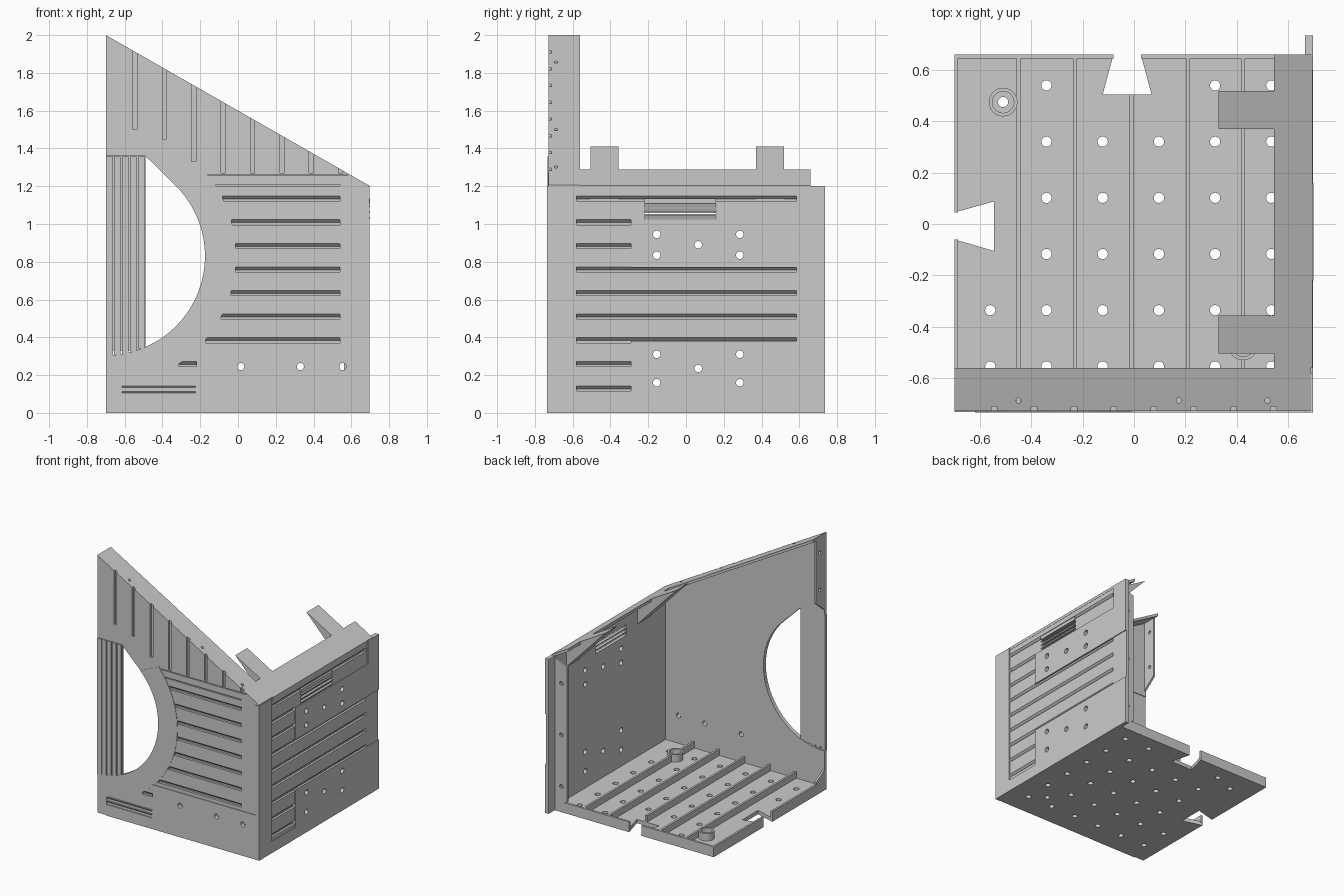
import bpy, bmesh, math

if "Cube" in bpy.data.objects:
    bpy.data.objects.remove(bpy.data.objects["Cube"], do_unlink=True)

grey = bpy.data.materials.new("mid grey")
grey.use_nodes = True
colour = (0.6, 0.6, 0.6, 1)
grey.diffuse_color = colour
grey.node_tree.nodes["Principled BSDF"].inputs["Base Color"].default_value = colour

ORDER = {"x": lambda a, b, t: (t, a, b), "y": lambda a, b, t: (a, t, b), "z": lambda a, b, t: (a, b, t)}


def build(name, solids):
    """Each solid is (outline, axis, low, high): an outline extruded along an axis."""
    bm = bmesh.new()
    for pts, axis, lo, hi in solids:
        place = ORDER[axis]
        low = [bm.verts.new(place(a, b, lo)) for a, b in pts]
        high = [bm.verts.new(place(a, b, hi)) for a, b in pts]
        bm.faces.new(low)
        bm.faces.new(high)
        for i in range(len(pts)):
            j = (i + 1) % len(pts)
            bm.faces.new((low[i], low[j], high[j], high[i]))
    bmesh.ops.recalc_face_normals(bm, faces=bm.faces)
    mesh = bpy.data.meshes.new(name)
    bm.to_mesh(mesh)
    bm.free()
    mesh.materials.append(grey)
    obj = bpy.data.objects.new(name, mesh)
    bpy.context.collection.objects.link(obj)
    return obj


def cut(objs, solids):
    cutter = build("cutter", solids)
    cutter.hide_render = True
    for obj in objs:
        mod = obj.modifiers.new("cut", "BOOLEAN")
        mod.operation, mod.solver, mod.object = "DIFFERENCE", "EXACT", cutter
        deps = bpy.context.evaluated_depsgraph_get()
        mesh = bpy.data.meshes.new_from_object(obj.evaluated_get(deps))
        obj.modifiers.clear()
        obj.data = mesh
    bpy.data.objects.remove(cutter, do_unlink=True)


def rect(a0, a1, b0, b1):
    return [(a0, b0), (a1, b0), (a1, b1), (a0, b1)]


def arc(a, b, r, start, end, n):
    return [(a + r * math.cos(math.radians(start + (end - start) * i / n)),
             b + r * math.sin(math.radians(start + (end - start) * i / n))) for i in range(n + 1)]


def disc(a, b, r, n=20):
    return arc(a, b, r, 0, 360, n)[:-1]


def slope(x):
    return 2 - (x + 0.7) * 0.8 / 1.4


def siding(outer, inner, z):
    """Groove section with a slanted upper face."""
    past = outer + (outer - inner)
    return [(past, z + 0.013), (outer, z + 0.013), (inner, z - 0.003), (inner, z - 0.014), (past, z - 0.014)]


# Front wall with sloped top and large rounded opening
CX, CZ = -0.7, 0.83
FRONT = -0.728
DEEP = -0.711
front_wall = build("front_wall", [(
    [(-0.7, 0), (0.69, 0), (0.69, slope(0.69)), (-0.7, 2), (-0.7, 1.36), (-0.49, 1.36)]
    + arc(CX, CZ, 0.525, 45, -90, 48), "y", FRONT, -0.70)])

levels = [0.385 + 0.125 * i for i in range(7)]


def ring_x(z):
    return CX + math.sqrt(0.69 ** 2 - (z - CZ) ** 2)


# Horizontal siding grooves, then vertical grooves running out at the slope
grooves = [(rect(ring_x(1.2), 0.54, 1.2, 1.208), "y", -0.75, -0.72),
           (rect(ring_x(1.26), 0.58, 1.256, 1.262), "y", -0.75, -0.72)]
for z in levels + [0.26]:
    grooves.append((siding(FRONT, DEEP, z), "x", ring_x(z), -0.22 if z < 0.3 else 0.54))
for i in range(8):
    x = -0.545 + 0.1555 * i
    bottom = [1.5, 1.45, 1.33][i] if i < 3 else 1.27
    a, b = x - 0.011, x + 0.011
    grooves.append(([(a, bottom), (b, bottom), (b, slope(b) + 0.02), (a, slope(a) + 0.02)],
                    "y", -0.75, DEEP))
cut([front_wall], grooves)

# Raised ring band around the opening, and the lower front plates
build("opening_band", [(arc(CX, CZ, 0.525, -90, 45, 48) + arc(CX, CZ, 0.69, 40, -83.5, 48),
                        "y", -0.731, -0.722)])
lower_plate = build("lower_front_plate", [(rect(-0.22, 0.69, 0, 0.345), "y", -0.734, -0.72)])
cut([front_wall, lower_plate], [(disc(x, 0.245, 0.019), "y", -0.8, -0.6) for x in (0.015, 0.33, 0.555)])
corner_plate = build("lower_corner_plate", [(rect(-0.62, -0.22, 0, 0.148), "y", -0.735, -0.715)])
cut([corner_plate], [(siding(-0.735, -0.722, z), "x", -0.615, -0.225) for z in (0.13, 0.1)])

# Vertical slats bridging the opening
slats = [(rect(-0.7, -0.49, 0.33, 1.37), "y", -0.718, -0.705)]
for i in range(5):
    x = -0.7 + 0.042 * i
    foot = CZ - math.sqrt(0.525 ** 2 - (x + 0.02 - CX) ** 2)
    slats.append((rect(x + 0.002, x + 0.037, foot, 1.358), "y", -0.732, -0.71))
build("opening_slats", slats)

# Right wall with siding grooves, mounting plates and vent
SIDE = 0.69
side_wall = build("right_wall", [(rect(-0.735, 0.735, 0, 1.2), "x", 0.666, SIDE)])
plates = build("mounting_plates", [(rect(-0.29, 0.735, lo, hi), "x", 0.68, 0.697)
                                   for lo, hi in ((0.09, 0.38), (0.77, 1.018))])
build("right_wall_edging", [(rect(-0.735, 0.735, 0, 0.09), "x", 0.68, 0.697),
                            (rect(-0.735, -0.58, 0.09, 1.2), "x", 0.68, 0.697),
                            (rect(0.6, 0.735, 1.018, 1.2), "x", 0.68, 0.697)])
side_grooves = []
for z in levels + [0.26, 0.13]:
    short = z < 0.3 or 0.8 < z < 1.05
    side_grooves.append((siding(SIDE, 0.673, z), "y", -0.58, -0.29 if short else 0.585))
cut([side_wall], side_grooves)

holes = [(y, mid + s * h) for mid, h in ((0.89, 0.055), (0.235, 0.075))
         for y, s in ((-0.155, 1), (-0.155, -1), (0.065, 0), (0.285, 1), (0.285, -1))]
cut([side_wall, plates], [(disc(y, z, 0.02), "x", 0.6, 0.8) for y, z in holes])
vents = (1.034, 1.064, 1.094)
cut([side_wall], [(rect(-0.22, 0.16, z - 0.011, z + 0.011), "x", 0.6, 0.8) for z in vents])
build("vent_louvres", [([(0.682, z + 0.018), (0.7, z + 0.002), (0.7, z - 0.006), (0.682, z + 0.011)],
                        "y", -0.22, 0.16) for z in vents]
      + [(rect(-0.22, 0.16, 1.108, 1.135), "x", 0.684, 0.7)])

# Sloped lips along the top of both walls, with wedge tabs
T = 0.022


def sloped(x0, x1):
    return [(x0, slope(x0)), (x1, slope(x1)), (x1, slope(x1) - T), (x0, slope(x0) - T)]


front_lip = build("front_top_lip", [(sloped(-0.7, 0.69), "y", -0.708, -0.562)])
side_lip = build("right_top_lip", [(sloped(0.545, 0.695), "y", -0.562, 0.66)])
cut([front_lip], [(disc(x, -0.688, 0.01, 12), "z", 1, 2.2) for x in (-0.45, 0.175, 0.52)])
cut([side_lip], [(disc(0.652, y, 0.01, 12), "z", 1.1, 1.4) for y in (0.445, -0.43)])
build("wedge_tabs", [([(0.33, slope(0.33)), (0.675, slope(0.675)), (0.675, 1.05)], "y", y, y + 0.148)
                     for y in (0.37, -0.505)])

# Edge flanges on the open sides
left_flange = build("left_flange", [
    ([(-0.705, 1.985), (-0.595, 1.985), (-0.595, 1.49), (-0.705, 1.4)], "x", -0.7, -0.685),
    ([(-0.705, 0.02), (-0.6, 0.02), (-0.6, 0.1), (-0.705, 0.16)], "x", -0.7, -0.685)])
cut([left_flange], [(disc(-0.64, z, 0.013, 12), "x", -0.8, -0.6) for z in (1.87, 1.58)])
back_flange = build("back_flange", [
    ([(0.68, 0.05), (0.56, 0.09), (0.56, 1.14), (0.68, 1.19)], "y", 0.645, 0.66)])
cut([back_flange], [(disc(0.61, z, 0.015, 12), "y", 0.6, 0.7) for z in (0.2, 0.6, 1.0)])

# Floor with two dovetail notches and a grid of holes
floor = build("floor", [([(-0.7, -0.72), (0.68, -0.72), (0.68, 0.66), (0.027, 0.66), (0.068, 0.505),
                          (-0.122, 0.505), (-0.08, 0.66), (-0.7, 0.66), (-0.7, 0.045), (-0.545, 0.088),
                          (-0.545, -0.105), (-0.7, -0.06)], "z", 0, 0.03)])
pitch = 0.219
grid = [(-0.56 + pitch * i, -0.555 + pitch * j) for i in range(6) for j in range(6)]
skip = {(0, 2), (0, 3), (0, 5), (2, 5), (3, 5)}
cut([floor], [(disc(x, y, 0.02), "z", -0.1, 0.2) for k, (x, y) in enumerate(grid)
              if (k // 6, k % 6) not in skip])

# Floor rim, ribs and screw bosses
H = 0.08
build("floor_rim", [
    (rect(-0.7, -0.08, 0.644, 0.66), "z", 0.02, H), (rect(0.027, 0.68, 0.644, 0.66), "z", 0.02, H),
    (rect(-0.7, -0.685, -0.71, -0.06), "z", 0.02, H), (rect(-0.7, -0.685, 0.045, 0.65), "z", 0.02, H)])
ribs = build("floor_ribs", [(rect(x - 0.008, x + 0.008, -0.71, 0.505 if i == 2 else 0.65), "z", 0.02, H)
                            for i, x in enumerate((-0.45, -0.23, -0.01, 0.21, 0.425))])
spots = [(-0.51, 0.475), (0.425, -0.475)]
bosses = build("screw_bosses", [(disc(x, y, 0.056, 28), "z", 0.01, 0.088) for x, y in spots])
cut([bosses, ribs], [(disc(x, y, 0.042, 28), "z", 0.05, 0.2) for x, y in spots])
cut([bosses, floor], [(disc(x, y, 0.02), "z", -0.1, 0.2) for x, y in spots])
